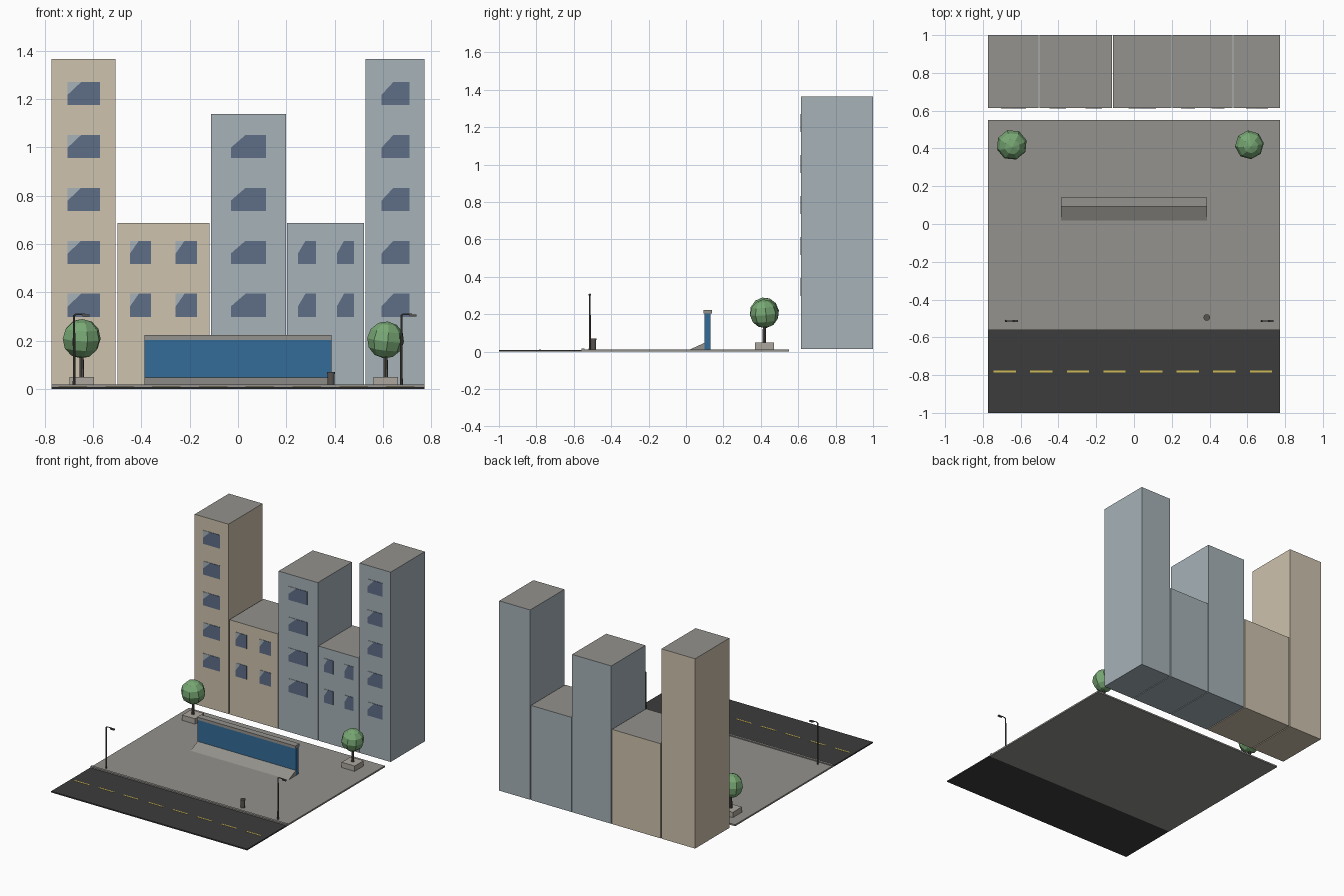
import bpy, bmesh, math
from mathutils import Matrix, Vector

cube = bpy.data.objects.get("Cube")
if cube:
    bpy.data.objects.remove(cube, do_unlink=True)


def material(name, rgb):
    lin = [((c / 255 + 0.055) / 1.055) ** 2.4 for c in rgb] + [1.0]
    m = bpy.data.materials.new(name)
    m.use_nodes = True
    m.diffuse_color = lin
    bsdf = next(n for n in m.node_tree.nodes if n.type == 'BSDF_PRINCIPLED')
    bsdf.inputs["Base Color"].default_value = lin
    bsdf.inputs["Roughness"].default_value = 0.9
    return m


BEIGE = material("beige wall", (206, 194, 174))
BLUE = material("blue grey wall", (166, 178, 184))
GLASS = material("window glass", (94, 110, 135))
CONCRETE = material("concrete", (148, 146, 141))
ASPHALT = material("asphalt", (60, 60, 60))
YELLOW = material("yellow paint", (205, 185, 85))
PANEL = material("blue panel", (52, 108, 152))
LEAF = material("leaf green", (120, 168, 116))
STONE = material("planter stone", (172, 166, 157))
METAL = material("dark metal", (88, 84, 80))


def finish(name, bm, *mats):
    bmesh.ops.recalc_face_normals(bm, faces=bm.faces)
    me = bpy.data.meshes.new(name)
    bm.to_mesh(me)
    bm.free()
    for m in mats:
        me.materials.append(m)
    ob = bpy.data.objects.new(name, me)
    bpy.context.scene.collection.objects.link(ob)
    return ob


def add_box(bm, lo, hi):
    lo, hi = Vector(lo), Vector(hi)
    mat = Matrix.Translation((lo + hi) / 2) @ Matrix.Diagonal((*(hi - lo), 1))
    bmesh.ops.create_cube(bm, size=1, matrix=mat)


def add_prism(bm, pts, offset, index=0):
    """Extrude a flat polygon along an offset."""
    face = bm.faces.new([bm.verts.new(p) for p in pts])
    out = bmesh.ops.extrude_face_region(bm, geom=[face], use_keep_orig=True)["geom"]
    moved = [g for g in out if isinstance(g, bmesh.types.BMVert)]
    bmesh.ops.translate(bm, verts=moved, vec=offset)
    for v in moved + list(face.verts):
        for f in v.link_faces:
            f.material_index = index


def add_rod(bm, a, b, r1, r2, sides=8):
    a, b = Vector(a), Vector(b)
    rot = (b - a).to_track_quat('Z', 'Y').to_matrix().to_4x4()
    bmesh.ops.create_cone(bm, cap_ends=True, segments=sides, radius1=r1, radius2=r2,
                          depth=(b - a).length,
                          matrix=Matrix.Translation((a + b) / 2) @ rot)


def box(name, lo, hi, mat):
    bm = bmesh.new()
    add_box(bm, lo, hi)
    return finish(name, bm, mat)


# Ground: road, kerb and plaza
W = 0.772
box("road", (-W, -1, 0), (W, -0.56, 0.009), ASPHALT)
box("kerb", (-W, -0.56, 0), (W, -0.543, 0.018), CONCRETE)
box("plaza", (-W, -0.543, 0), (W, 0.55, 0.011), CONCRETE)

# Dashed centre line
bm = bmesh.new()
for i in range(8):
    x = -0.743 + i * 0.1937
    add_box(bm, (x, -0.786, 0.008), (x + 0.118, -0.776, 0.0105))
finish("lane_dashes", bm, YELLOW)

# Buildings: wall block with a concrete roof, panes on the front
FRONT, BACK, BASE = 0.615, 1.0, 0.013
buildings = [
    ("left_tower", -0.772, -0.506, 1.365, BEIGE, 5, [(-0.705, -0.572)]),
    ("left_low_block", -0.499, -0.117, 0.687, BEIGE, 2, [(-0.447, -0.36), (-0.258, -0.17)]),
    ("middle_tower", -0.111, 0.198, 1.137, BLUE, 4, [(-0.03, 0.116)]),
    ("right_low_block", 0.203, 0.522, 0.687, BLUE, 2, [(0.248, 0.322), (0.409, 0.48)]),
    ("right_tower", 0.528, 0.772, 1.365, BLUE, 5, [(0.594, 0.71)]),
]
for name, x0, x1, top, wall, rows, columns in buildings:
    block = box(name, (x0, FRONT, BASE), (x1, BACK, top), wall)
    block.data.materials.append(CONCRETE)
    for p in block.data.polygons:
        p.material_index = 1 if p.normal.z > 0.5 else 0
    bm = bmesh.new()
    for row in range(rows):
        for a, b in columns:
            z, h, w = 0.298 + row * 0.219, 0.096, b - a

            def at(u, v):
                return (a + u * w, FRONT + 0.001, z + v * h)
            # Dark pane with a pale reflecting corner
            add_prism(bm, [at(0, 0), at(1, 0), at(1, 1), at(0.42, 1), at(0, 0.45)],
                      (0, -0.004, 0), 0)
            add_prism(bm, [at(0, 0.45), at(0.42, 1), at(0, 1)], (0, -0.004, 0), 1)
    finish(name + "_windows", bm, GLASS, BLUE)

# Panel wall with sloped footing and cap
X = 0.387
box("panel_wall", (-X, 0.099, 0.011), (X, 0.131, 0.205), PANEL)
box("panel_cap", (-X, 0.093, 0.203), (X, 0.139, 0.223), CONCRETE)
bm = bmesh.new()
add_prism(bm, [(-X, 0.019, 0.011), (-X, 0.099, 0.011), (-X, 0.099, 0.047)], (2 * X, 0, 0))
finish("panel_footing", bm, CONCRETE)

# Trees in square planters
for side, x, r, zc, turn in (("left", -0.647, 0.082, 0.208, 0.3),
                             ("right", 0.611, 0.077, 0.203, 0.9)):
    y = 0.419
    box(side + "_planter", (x - 0.051, y - 0.051, 0.011), (x + 0.051, y + 0.051, 0.049), STONE)
    bm = bmesh.new()
    add_rod(bm, (x, y, 0.045), (x, y, 0.16), 0.010, 0.008)
    finish(side + "_tree_trunk", bm, METAL)
    bm = bmesh.new()
    mat = (Matrix.Translation((x, y, zc)) @ Matrix.Rotation(turn, 4, 'Z')
           @ Matrix.Rotation(0.15, 4, 'X'))
    bmesh.ops.create_uvsphere(bm, u_segments=8, v_segments=6, radius=r, matrix=mat)
    finish(side + "_tree_crown", bm, LEAF)

# Street lamps with an arm towards +x
for side, x in (("left", -0.678), ("right", 0.676)):
    y = -0.514
    bm = bmesh.new()
    add_rod(bm, (x, y, 0.01), (x, y, 0.305), 0.006, 0.004)
    add_rod(bm, (x, y, 0.303), (x + 0.008, y, 0.31), 0.004, 0.003)
    add_rod(bm, (x + 0.006, y, 0.309), (x + 0.045, y, 0.309), 0.003, 0.003)
    add_box(bm, (x + 0.034, y - 0.006, 0.299), (x + 0.063, y + 0.006, 0.308))
    finish(side + "_street_lamp", bm, METAL)

# Litter bin with a rim
bm = bmesh.new()
add_rod(bm, (0.385, -0.495, 0.01), (0.385, -0.495, 0.062), 0.015, 0.015, 16)
add_rod(bm, (0.385, -0.495, 0.062), (0.385, -0.495, 0.07), 0.017, 0.017, 16)
finish("litter_bin", bm, METAL)
